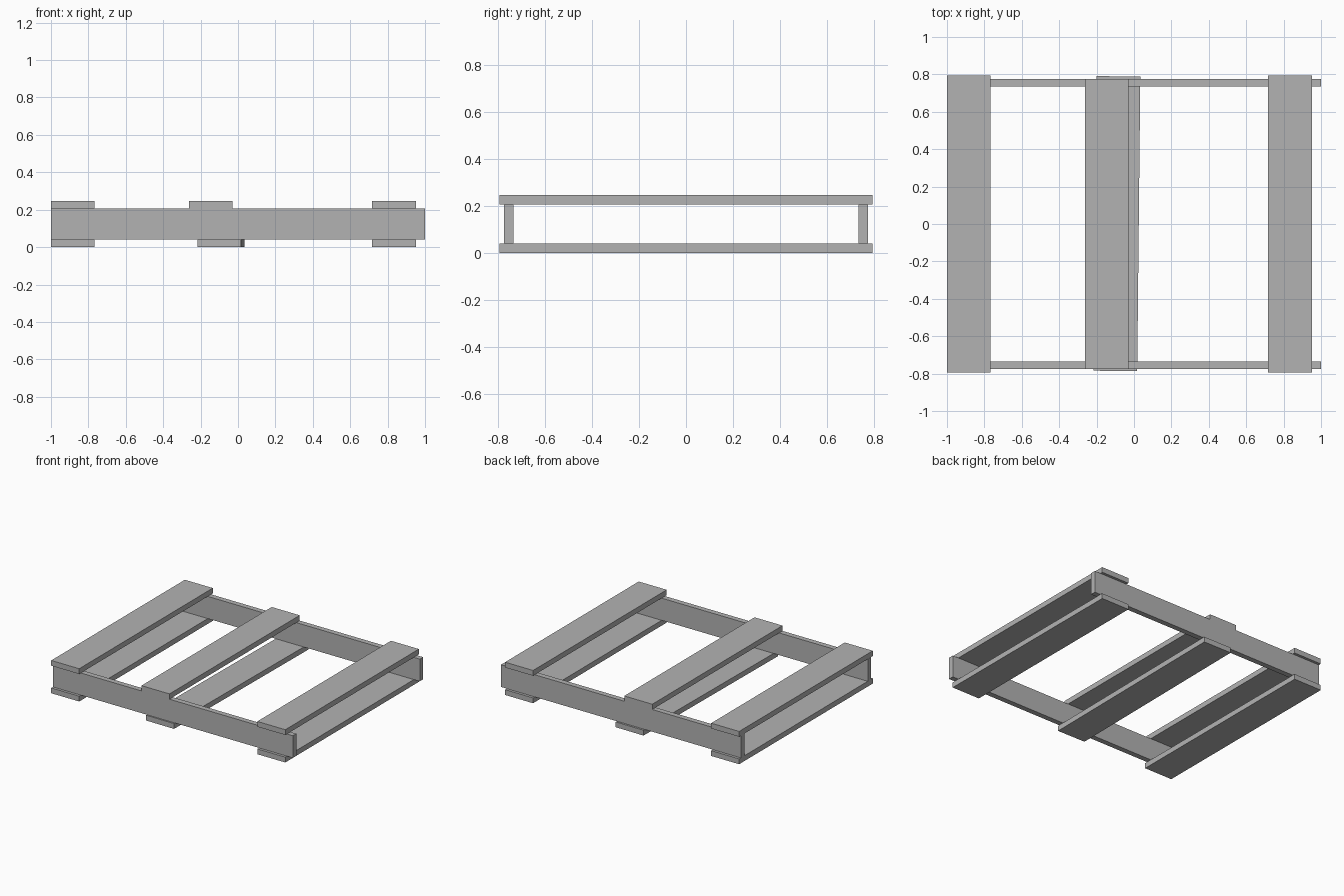
import bpy

cube = bpy.data.objects.get("Cube")
if cube:
    bpy.data.objects.remove(cube, do_unlink=True)

# One flat grey for the whole pallet
grey = bpy.data.materials.new("plain_grey")
grey.use_nodes = True
colour = (0.45, 0.45, 0.45, 1)
grey.diffuse_color = colour
grey.node_tree.nodes["Principled BSDF"].inputs["Base Color"].default_value = colour


def board(name, centre, size, turn=0):
    bpy.ops.mesh.primitive_cube_add(size=1, location=centre, rotation=(0, 0, turn))
    obj = bpy.context.object
    obj.name = obj.data.name = name
    obj.scale = size
    bpy.ops.object.transform_apply(location=False, rotation=False, scale=True)
    obj.data.materials.append(grey)
    return obj


THICK = 0.04
RAIL_H = 0.167
WIDTH = 0.233
LENGTH = 1.59
top_z = THICK * 1.5 + RAIL_H

# Upright rails along the front and back
for name, side in (("front_rail", -1), ("back_rail", 1)):
    board(name, (0, side * 0.755, THICK + RAIL_H / 2), (2, THICK, RAIL_H))

# Outer slats, above and below the rails
for name, x in (("right", -0.883), ("left", 0.834)):
    board(name + "_top_slat", (x, 0, top_z), (WIDTH, LENGTH, THICK))
    board(name + "_bottom_slat", (x, 0, THICK / 2), (WIDTH, LENGTH, THICK))

# Middle slats: the top one ends flush with the rails, the bottom one sits askew
board("middle_top_slat", (-0.145, 0, top_z), (WIDTH, 1.55, THICK))
board("middle_bottom_slat", (-0.091, 0.002, THICK / 2), (WIDTH, 1.575, THICK), -0.0105)
